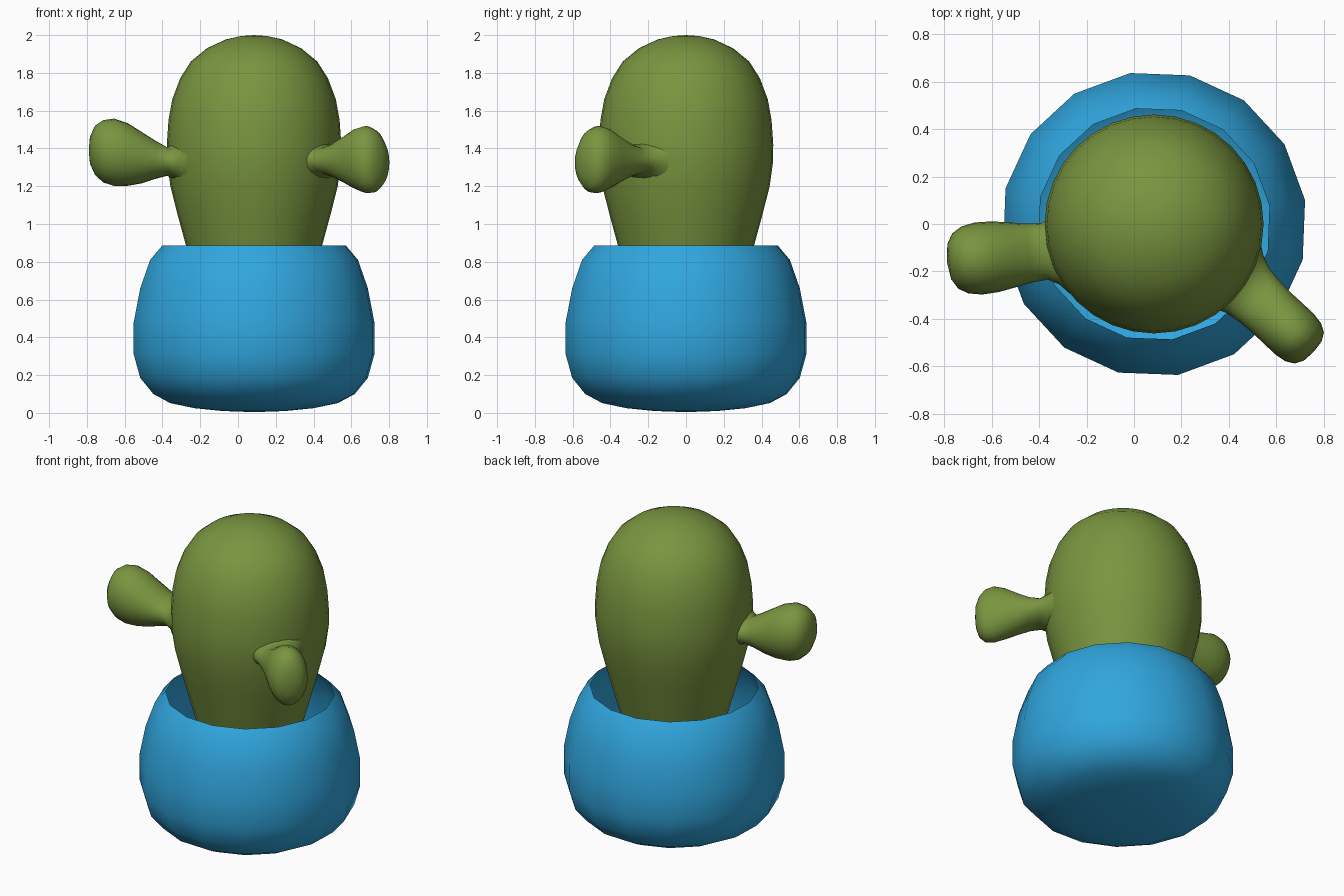
import bpy, bmesh, math
from mathutils import Vector

if "Cube" in bpy.data.objects:
    bpy.data.objects.remove(bpy.data.objects["Cube"])

CX = 0.085          # shared vertical axis of pot and cactus
UP = Vector((0, 0, 1))


def material(name, rgb):
    m = bpy.data.materials.new(name)
    m.diffuse_color = (*rgb, 1)
    m.use_nodes = True
    m.node_tree.nodes["Principled BSDF"].inputs["Base Color"].default_value = m.diffuse_color
    return m


def loft(name, rings, mat):
    """Skin a list of equal rings; a ring of one point closes the end."""
    bm = bmesh.new()
    vs = [[bm.verts.new(p) for p in r] for r in rings]
    for a, b in zip(vs, vs[1:]):
        n = max(len(a), len(b))
        for i in range(n):
            j = (i + 1) % n
            if len(a) == 1:
                bm.faces.new((a[0], b[j], b[i]))
            elif len(b) == 1:
                bm.faces.new((a[i], a[j], b[0]))
            else:
                bm.faces.new((a[i], a[j], b[j], b[i]))
    me = bpy.data.meshes.new(name)
    for f in bm.faces:
        f.smooth = True
    bm.to_mesh(me)
    bm.free()
    me.materials.append(mat)
    ob = bpy.data.objects.new(name, me)
    bpy.context.collection.objects.link(ob)
    return ob


def ring(centre, side, up, w, h, n, turn=0.0):
    if w == 0:
        return [centre]
    angles = [turn + 2 * math.pi * i / n for i in range(n)]
    return [centre + side * (w * math.cos(a)) + up * (h * math.sin(a)) for a in angles]


def lathe(name, profile, n, turn, mat):
    x, y = Vector((1, 0, 0)), Vector((0, 1, 0))
    return loft(name, [ring(Vector((CX, 0, z)), x, y, r, r, n, turn)
                       for r, z in profile], mat)


def arm(name, base, tip, sections, mat):
    """Sections: (fraction along the arm, half width, z low, z high)."""
    base, tip = Vector((*base, 0)), Vector((*tip, 0))
    side = UP.cross((tip - base).normalized())
    rings = []
    for t, w, lo, hi in sections:
        c = base.lerp(tip, t) + UP * ((lo + hi) / 2)
        rings.append(ring(c, side, UP, w, (hi - lo) / 2, 24))
    return loft(name, rings, mat)


green = material("cactus_green", (0.19, 0.30, 0.05))
blue = material("pot_blue", (0.03, 0.38, 0.73))

# Pot: open 16-sided shell
lathe("pot", [(0, 0.004), (0.17, 0.01), (0.32, 0.025), (0.45, 0.052), (0.54, 0.1),
              (0.61, 0.185), (0.645, 0.31), (0.645, 0.48), (0.61, 0.66),
              (0.557, 0.81), (0.493, 0.885)], 16, math.radians(9), blue)

# Cactus body, tapering down into the pot
lathe("cactus_body", [(0, 0.06), (0.12, 0.07), (0.19, 0.14), (0.24, 0.4), (0.295, 0.65),
                      (0.36, 0.885), (0.405, 1.05), (0.443, 1.2), (0.461, 1.33),
                      (0.462, 1.42), (0.453, 1.55), (0.433, 1.66), (0.392, 1.77),
                      (0.335, 1.86), (0.25, 1.93), (0.15, 1.977), (0.07, 1.995),
                      (0, 2.0)], 32, 0, green)

# Left arm: narrow flared neck, swelling to a rounded end
arm("left_arm", (-0.28, -0.105), (-0.79, -0.16), [
    (0.02, 0.19, 1.18, 1.49), (0.1, 0.145, 1.235, 1.43), (0.19, 0.12, 1.255, 1.407),
    (0.32, 0.125, 1.237, 1.445), (0.45, 0.137, 1.215, 1.487), (0.6, 0.15, 1.202, 1.535),
    (0.74, 0.153, 1.202, 1.558), (0.85, 0.142, 1.22, 1.55), (0.93, 0.118, 1.257, 1.522),
    (0.98, 0.075, 1.312, 1.47), (1, 0, 1.39, 1.39)], green)

# Right arm: shorter and pointing to the front right corner
arm("right_arm", (0.395, -0.2), (0.758, -0.54), [
    (0.02, 0.19, 1.18, 1.5), (0.12, 0.155, 1.235, 1.44), (0.23, 0.132, 1.262, 1.41),
    (0.36, 0.122, 1.245, 1.43), (0.5, 0.117, 1.217, 1.465), (0.65, 0.118, 1.185, 1.505),
    (0.78, 0.118, 1.164, 1.52), (0.88, 0.11, 1.166, 1.5), (0.95, 0.09, 1.195, 1.455),
    (0.99, 0.055, 1.255, 1.395), (1, 0, 1.32, 1.32)], green)
